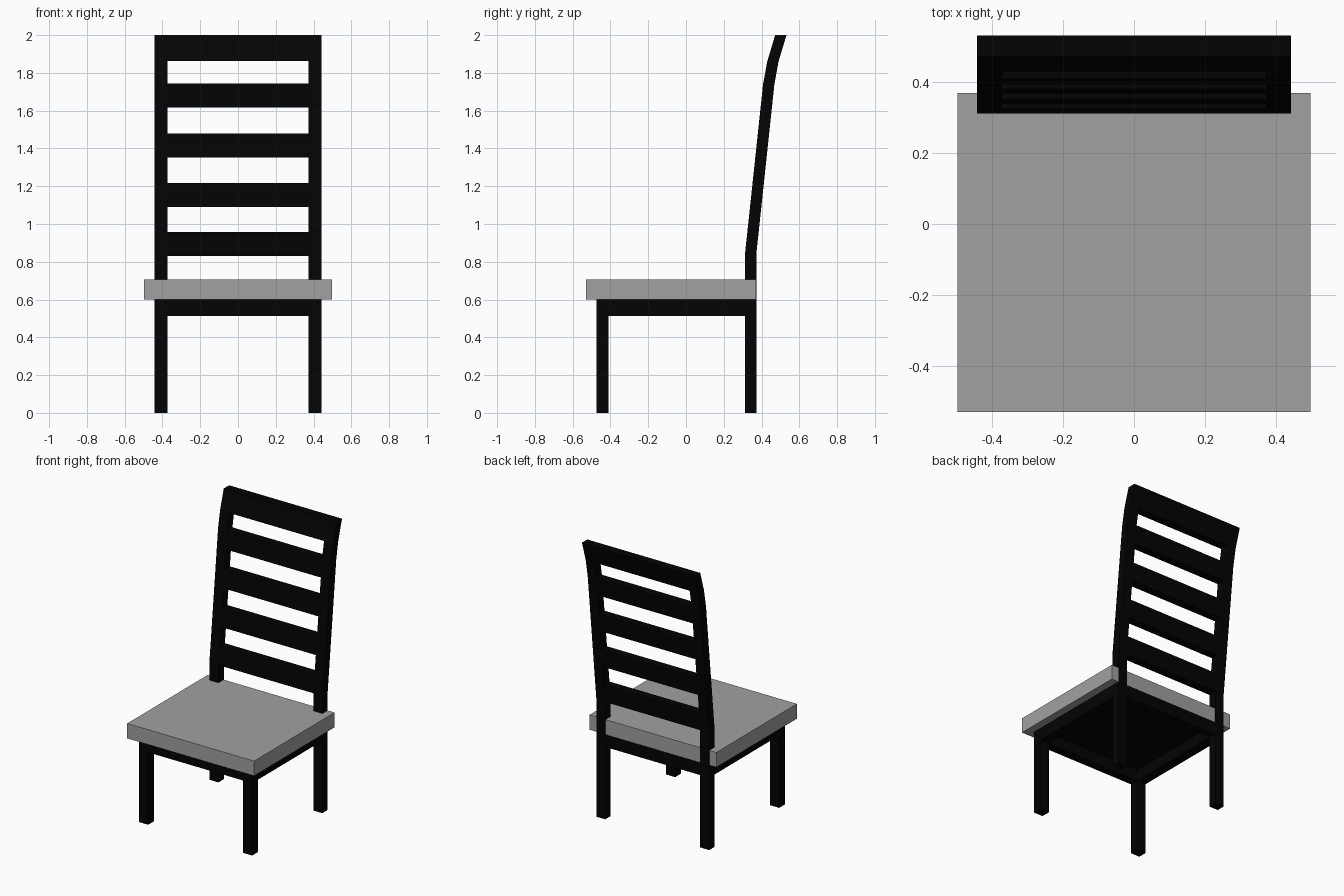
import bpy, bmesh

if "Cube" in bpy.data.objects:
    bpy.data.objects.remove(bpy.data.objects["Cube"])


def material(name, value):
    mat = bpy.data.materials.new(name)
    mat.diffuse_color = (value, value, value, 1)
    mat.use_nodes = True
    mat.node_tree.nodes["Principled BSDF"].inputs["Base Color"].default_value = mat.diffuse_color
    return mat


black = material("black_wood", 0.001)
grey = material("grey_cushion", 0.355)

# Front edge of the back frame, side view: (z, y)
CURVE = [(0, 0.312), (0.84, 0.312), (0.96, 0.325), (1.74, 0.408), (1.86, 0.43), (2.0, 0.472)]
DEPTH = 0.06


def front_y(z):
    for (z0, y0), (z1, y1) in zip(CURVE, CURVE[1:]):
        if z <= z1:
            return y0 + (y1 - y0) * (z - z0) / (z1 - z0)
    return CURVE[-1][1]


def extrude_x(name, profile, x0, x1, mat=black):
    """Extrude a (y, z) outline from x0 to x1."""
    bm = bmesh.new()
    face = bm.faces.new([bm.verts.new((x0, y, z)) for y, z in profile])
    ext = bmesh.ops.extrude_face_region(bm, geom=[face])
    moved = [v for v in ext["geom"] if isinstance(v, bmesh.types.BMVert)]
    bmesh.ops.translate(bm, verts=moved, vec=(x1 - x0, 0, 0))
    # extruding leaves the start face in place only if it is a boundary cap
    bmesh.ops.recalc_face_normals(bm, faces=bm.faces)
    me = bpy.data.meshes.new(name)
    bm.to_mesh(me)
    bm.free()
    me.materials.append(mat)
    ob = bpy.data.objects.new(name, me)
    bpy.context.collection.objects.link(ob)
    return ob


def box(name, x0, x1, y0, y1, z0, z1, mat=black):
    return extrude_x(name, [(y0, z0), (y1, z0), (y1, z1), (y0, z1)], x0, x1, mat)


def mirror_x(ob):
    ob.modifiers.new("mirror", "MIRROR").use_axis[0] = True


def back_piece(name, x0, x1, z0, z1):
    """Piece of the curved back between two heights."""
    zs = [z0] + [z for z, _ in CURVE if z0 < z < z1] + [z1]
    front = [(front_y(z), z) for z in zs]
    rear = [(y + DEPTH, z) for y, z in reversed(front)]
    return extrude_x(name, front + rear, x0, x1)


# Seat
box("seat", -0.497, 0.497, -0.53, 0.37, 0.6, 0.705, grey)

# Legs and back posts
mirror_x(box("front_leg", 0.372, 0.442, -0.473, -0.41, 0, 0.6))
mirror_x(back_piece("back_post", 0.372, 0.442, 0, 2.0))

# Apron under the seat, with a dark panel closing it
box("front_apron", -0.372, 0.372, -0.473, -0.41, 0.512, 0.6)
box("rear_apron", -0.372, 0.372, 0.312, 0.372, 0.512, 0.6)
mirror_x(box("side_apron", 0.372, 0.442, -0.41, 0.312, 0.512, 0.6))
box("seat_underside", -0.372, 0.372, -0.41, 0.312, 0.59, 0.6)

# Back slats
for i, (z0, z1) in enumerate([(0.83, 0.957), (1.09, 1.217), (1.353, 1.48), (1.617, 1.745), (1.862, 2.0)]):
    back_piece(f"back_slat_{i + 1}", -0.372, 0.372, z0, z1)
